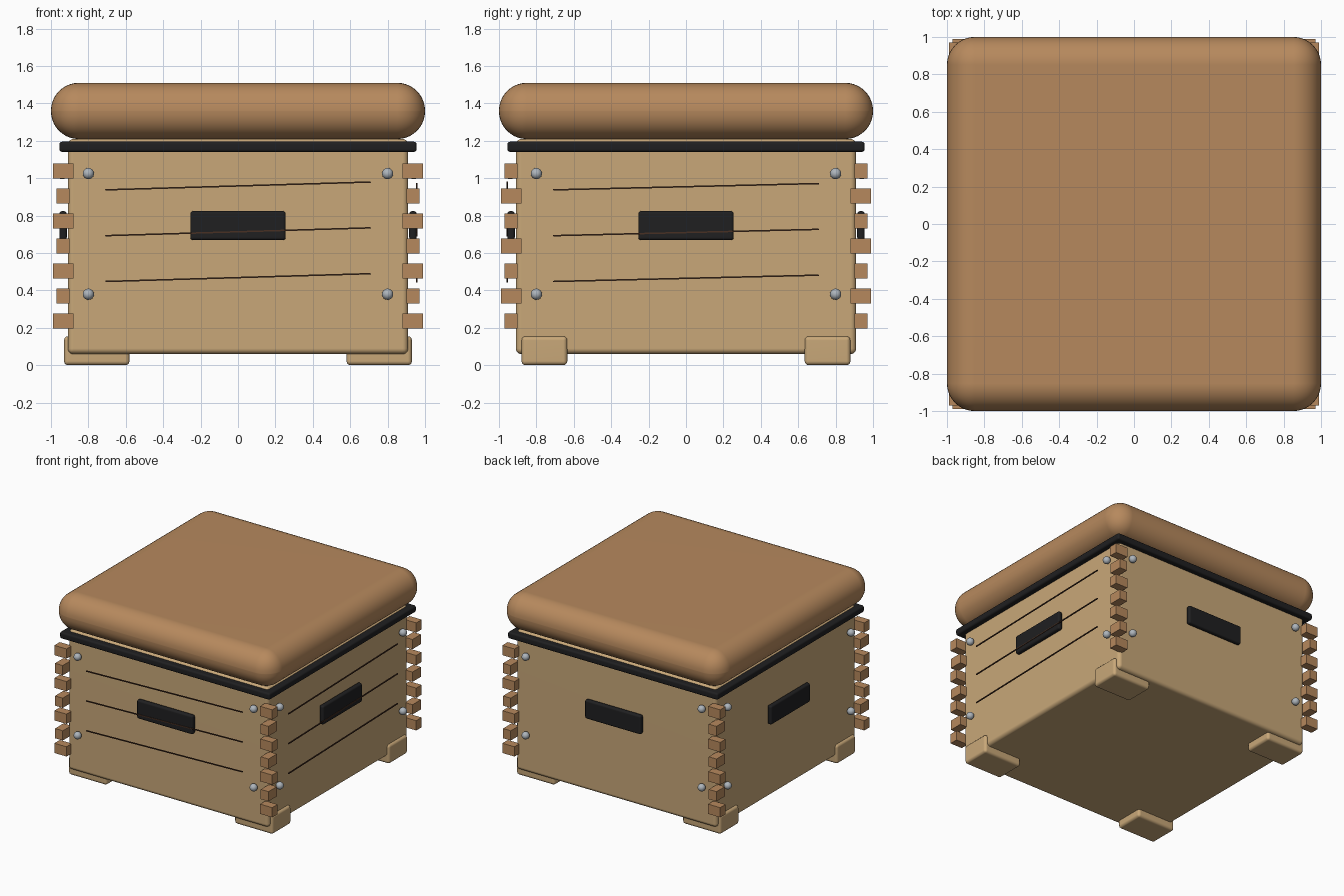
import bpy, bmesh, math
from mathutils import Matrix, Vector

cube = bpy.data.objects.get("Cube")
if cube:
    bpy.data.objects.remove(cube, do_unlink=True)


def material(name, rgb, roughness=0.6):
    mat = bpy.data.materials.new(name)
    mat.use_nodes = True
    mat.diffuse_color = (*rgb, 1)
    shader = next(n for n in mat.node_tree.nodes if n.type == 'BSDF_PRINCIPLED')
    shader.inputs["Base Color"].default_value = (*rgb, 1)
    shader.inputs["Roughness"].default_value = roughness
    return mat


WOOD = material("pale wood", (0.58, 0.39, 0.19))
TAN = material("tan leather", (0.47, 0.25, 0.11))
BLACK = material("black", (0.014, 0.014, 0.015))
STEEL = material("steel", (0.42, 0.46, 0.50))
GRAIN = material("dark grain", (0.065, 0.03, 0.017))


def finish(name, bm, mat, matrix=Matrix()):
    mesh = bpy.data.meshes.new(name)
    bm.to_mesh(mesh)
    bm.free()
    mesh.transform(matrix)
    mesh.materials.append(mat)
    mesh.shade_smooth()
    mesh.set_sharp_from_angle(angle=math.radians(40))
    obj = bpy.data.objects.new(name, mesh)
    bpy.context.scene.collection.objects.link(obj)
    return obj


def box(name, centre, size, mat, bevel=0, segments=3, matrix=Matrix()):
    bm = bmesh.new()
    bmesh.ops.create_cube(bm, size=1)
    bmesh.ops.scale(bm, vec=size, verts=bm.verts)
    if bevel:
        bmesh.ops.bevel(bm, geom=bm.edges[:], offset=bevel, segments=segments,
                        profile=0.5, affect='EDGES', clamp_overlap=True)
    obj = finish(name, bm, mat, matrix @ Matrix.Translation(centre))
    if bevel:
        normals = obj.modifiers.new("flat_faces", 'WEIGHTED_NORMAL')
        normals.keep_sharp = True
    return obj


# Chest, rim and padded seat
box("chest_body", (0, 0, 0.635), (1.82, 1.82, 1.15), WOOD, 0.03, 4)
box("lid_rim", (0, 0, 1.168), (1.91, 1.91, 0.055), BLACK, 0.015)
box("seat_cushion", (0, 0, 1.36), (2, 2, 0.3), TAN, 0.148, 10)

# Feet and interlocking finger joints at each corner
for sx in (-1, 1):
    for sy in (-1, 1):
        box("foot", (sx * 0.755, sy * 0.757, 0.078), (0.35, 0.245, 0.155), WOOD, 0.022)
        for i in range(7):
            size = (0.11, 0.07, 0.08) if i % 2 == 0 else (0.07, 0.11, 0.08)
            box("finger_joint", (sx * 0.935, sy * 0.935, 0.236 + i * 0.134), size, TAN)

# Handles, bolts and grain lines on the walls, laid out on the front and turned
for name, turn in (("front", 0), ("left", 90), ("back", 180), ("right", 270)):
    spin = Matrix.Rotation(math.radians(turn), 4, 'Z')
    box(name + "_handle", (0, -0.935, 0.747), (0.51, 0.04, 0.155), BLACK, 0.015, matrix=spin)
    for x in (-0.8, 0.8):
        for z in (0.38, 1.025):
            bm = bmesh.new()
            bmesh.ops.create_uvsphere(bm, u_segments=20, v_segments=12, radius=0.03)
            finish(name + "_bolt", bm, STEEL, spin @ Matrix.Translation((x, -0.94, z)))
    if name in ("front", "left"):
        rise = 0.042 if name == "front" else 0.034
        for i in range(3):
            tilt = Matrix.Rotation(-math.atan2(rise, 1.42), 4, 'Y')
            place = Matrix.Translation((0, -0.955, 0.465 + i * 0.245 + (rise - 0.034) / 2))
            box(name + "_grain_line", Vector(), (1.42, 0.008, 0.008), GRAIN,
                matrix=spin @ place @ tilt)
